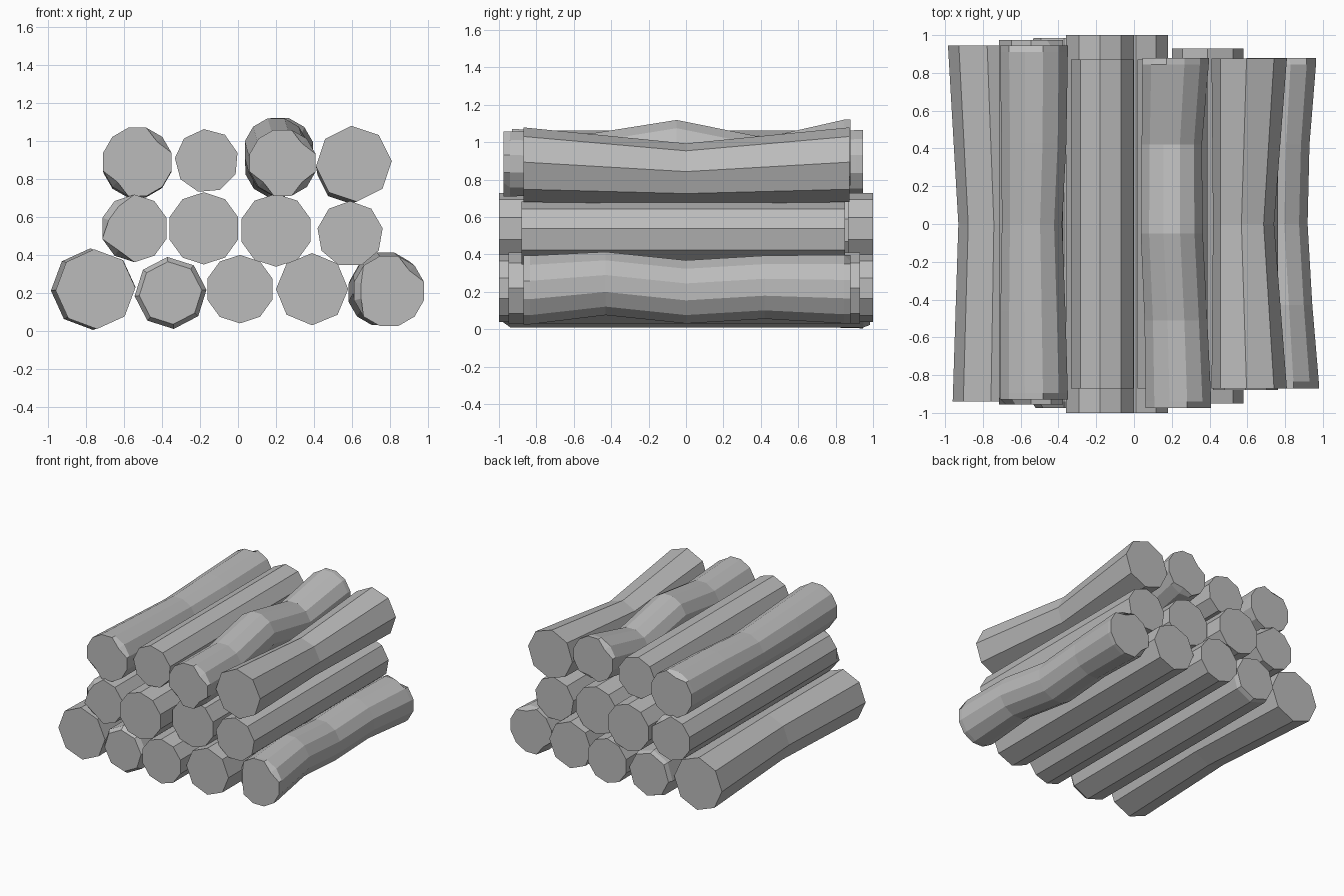
import bpy
import bmesh
from math import sin, cos, radians, tau

cube = bpy.data.objects.get("Cube")
if cube:
    bpy.data.objects.remove(cube)

GREY = (0.5, 0.5, 0.5, 1)
grey = bpy.data.materials.new("plain grey")
grey.use_nodes = True
grey.diffuse_color = GREY
grey.node_tree.nodes["Principled BSDF"].inputs["Base Color"].default_value = GREY


def log(name, sides, turn, stations, front_chips=(), back_chips=(), bevel=(1, 1), lip=0.035):
    """Loft a log along y. Stations are (y, x, z, radius); chips are angles of cut rim corners."""
    stations = list(stations)
    (y0, x0, z0, r0), (y1, x1, z1, r1) = stations[0], stations[-1]
    rings = [(s, 1, ()) for s in stations]
    # worn or chamfered rims get an extra ring just inside the end
    if front_chips or bevel[0] < 1:
        rings[0] = ((y0 + lip, x0, z0, r0), 1, ())
        rings.insert(0, (stations[0], bevel[0], front_chips))
    if back_chips or bevel[1] < 1:
        rings[-1] = ((y1 - lip, x1, z1, r1), 1, ())
        rings.append((stations[-1], bevel[1], back_chips))

    bm = bmesh.new()
    loops = []
    for (y, x, z, r), scale, chips in rings:
        chipped = {round((c - turn) * sides / 360) % sides for c in chips}
        loop = []
        for i in range(sides):
            a = radians(turn) + tau * i / sides
            k = r * scale * (0.8 if i in chipped else 1)
            loop.append(bm.verts.new((x + k * cos(a), y, z + k * sin(a))))
        loops.append(loop)
    for a, b in zip(loops, loops[1:]):
        for i in range(sides):
            j = (i + 1) % sides
            bm.faces.new((a[i], a[j], b[j], b[i]))
    bm.faces.new(loops[0])
    bm.faces.new(loops[-1])
    bmesh.ops.recalc_face_normals(bm, faces=bm.faces)
    mesh = bpy.data.meshes.new(name)
    bm.to_mesh(mesh)
    bm.free()
    mesh.materials.append(grey)
    bpy.context.collection.objects.link(bpy.data.objects.new(name, mesh))


def straight(name, sides, turn, x, z, r, front, back, **extra):
    log(name, sides, turn, [(front, x, z, r), (back, x, z, r)], **extra)


# Bottom row
log("bottom_log_far_right", 8, 2,
    [(-0.94, -0.75, 0.22, 0.21), (0, -0.735, 0.225, 0.195), (0.945, -0.77, 0.22, 0.215)])
straight("bottom_log_right", 8, 5, -0.355, 0.2, 0.19, -0.975, 0.985, bevel=(0.87, 0.93))
straight("bottom_log_middle", 10, 90, 0.01, 0.22, 0.18, -1, 1)
straight("bottom_log_left", 8, 0, 0.39, 0.22, 0.19, -0.95, 0.93)
log("bottom_log_far_left", 12, 15,
    [(-0.87, 0.795, 0.21, 0.19), (-0.43, 0.775, 0.245, 0.175), (0, 0.75, 0.2, 0.175),
     (0.42, 0.76, 0.225, 0.175), (0.88, 0.78, 0.215, 0.19)],
    front_chips=(45, 165, 195), back_chips=(75, 225))

# Middle row
straight("middle_log_far_right", 10, 90, -0.545, 0.54, 0.178, -0.955, 0.975,
         front_chips=(126, 162, 234), back_chips=(54,))
straight("middle_log_right", 10, 90, -0.18, 0.54, 0.19, -1, 1)
straight("middle_log_left", 10, 90, 0.2, 0.53, 0.192, -0.87, 0.87)
straight("middle_log_far_left", 9, 90, 0.59, 0.51, 0.174, -0.88, 0.85)

# Top row
log("top_log_far_right", 12, 15,
    [(-0.93, -0.53, 0.89, 0.186), (-0.46, -0.535, 0.875, 0.178), (0, -0.54, 0.865, 0.165),
     (0.43, -0.53, 0.875, 0.178), (0.945, -0.53, 0.885, 0.186)],
    front_chips=(45, 225), back_chips=(105,))
straight("top_log_right", 9, 95, -0.165, 0.895, 0.168, -0.87, 0.87)
log("top_log_left", 12, 15,
    [(-0.975, 0.235, 0.885, 0.18), (-0.51, 0.222, 0.88, 0.172), (-0.05, 0.2, 0.955, 0.17),
     (0.42, 0.2, 0.865, 0.165), (0.88, 0.22, 0.945, 0.182)],
    front_chips=(45, 225, 315), back_chips=(135, 285))
log("top_log_far_left", 8, 4,
    [(-0.87, 0.61, 0.88, 0.2), (0, 0.58, 0.832, 0.162), (0.875, 0.61, 0.88, 0.2)])
